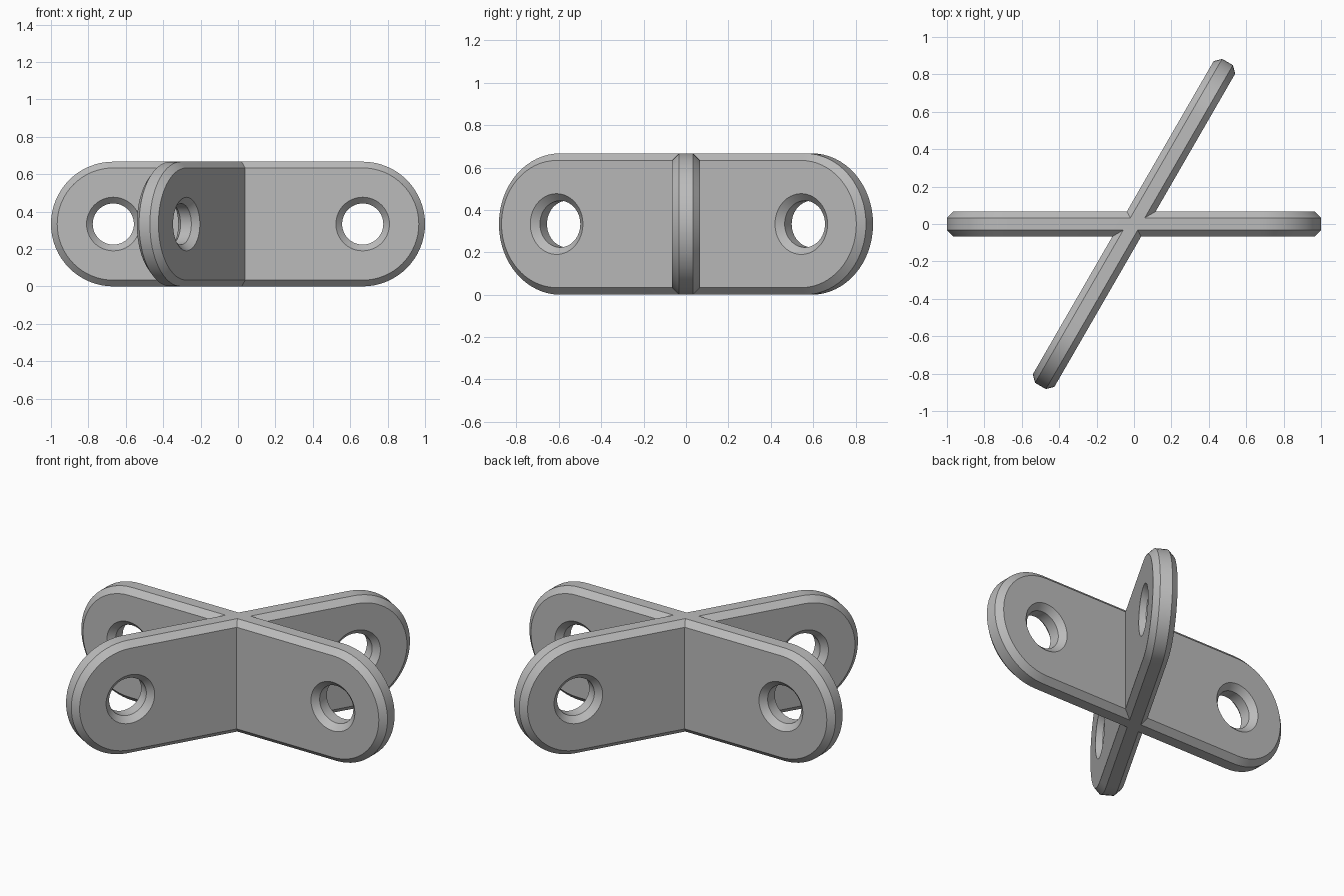
import bpy, bmesh
from math import sin, cos, pi, radians
from mathutils import Matrix

if "Cube" in bpy.data.objects:
    bpy.data.objects.remove(bpy.data.objects["Cube"], do_unlink=True)

R = 1 / 3            # end radius and half height
C = 2 / 3            # distance of the end centres from the middle
T = 1 / 15           # half thickness
B = 1 / 30           # chamfer size
HOLE = 0.11          # bore radius
ARC = 32             # segments per half circle

grey = bpy.data.materials.new("plain grey")
grey.use_nodes = True
grey.diffuse_color = (0.5, 0.5, 0.5, 1)
grey.node_tree.nodes["Principled BSDF"].inputs["Base Color"].default_value = (0.5, 0.5, 0.5, 1)


def stadium(r):
    """Rounded bar outline in the xz plane."""
    pts = []
    for side in (1, -1):
        for i in range(ARC + 1):
            a = -pi / 2 + pi * i / ARC
            pts.append((side * (C + r * cos(a)), R + side * r * sin(a)))
    return pts


def circle(cx, r):
    n = 2 * ARC
    return [(cx + r * cos(2 * pi * i / n), R + r * sin(2 * pi * i / n)) for i in range(n)]


def loft(bm, outlines):
    """Skin a wall through outlines at the four depths; return its end edges."""
    depths = (-T, B - T, T - B, T)
    rings = [[bm.verts.new((x, y, z)) for x, z in pts] for pts, y in zip(outlines, depths)]
    n = len(rings[0])
    for a, b in zip(rings, rings[1:]):
        for i in range(n):
            j = (i + 1) % n
            bm.faces.new((a[i], a[j], b[j], b[i]))
    return [[bm.edges.get((r[i], r[(i + 1) % n])) for i in range(n)] for r in (rings[0], rings[-1])]


def plate(name, angle):
    bm = bmesh.new()
    # Chamfered rim and the two countersunk holes
    walls = [loft(bm, [stadium(r) for r in (R - B, R, R, R - B)])]
    for cx in (-C, C):
        walls.append(loft(bm, [circle(cx, r) for r in (HOLE + B, HOLE, HOLE, HOLE + B)]))
    # Flat front and back
    for k, ny in ((0, -1), (1, 1)):
        bmesh.ops.triangle_fill(bm, use_beauty=True, normal=(0, ny, 0),
                                edges=[e for w in walls for e in w[k]])
    bmesh.ops.recalc_face_normals(bm, faces=bm.faces)
    bm.transform(Matrix.Rotation(angle, 4, "Z"))
    me = bpy.data.meshes.new(name)
    bm.to_mesh(me)
    bm.free()
    me.materials.append(grey)
    ob = bpy.data.objects.new(name, me)
    bpy.context.collection.objects.link(ob)
    return ob


# Two identical plates crossing at sixty degrees, fused into one body
body = plate("crossed_plates", 0)
second = plate("angled_plate", radians(60))
mod = body.modifiers.new("Fuse", "BOOLEAN")
mod.operation = "UNION"
mod.solver = "EXACT"
mod.object = second

for ob in bpy.context.selected_objects:
    ob.select_set(False)
bpy.context.view_layer.objects.active = body
body.select_set(True)
bpy.ops.object.modifier_apply(modifier=mod.name)
bpy.data.objects.remove(second, do_unlink=True)
bpy.ops.object.shade_smooth_by_angle(angle=radians(25))
